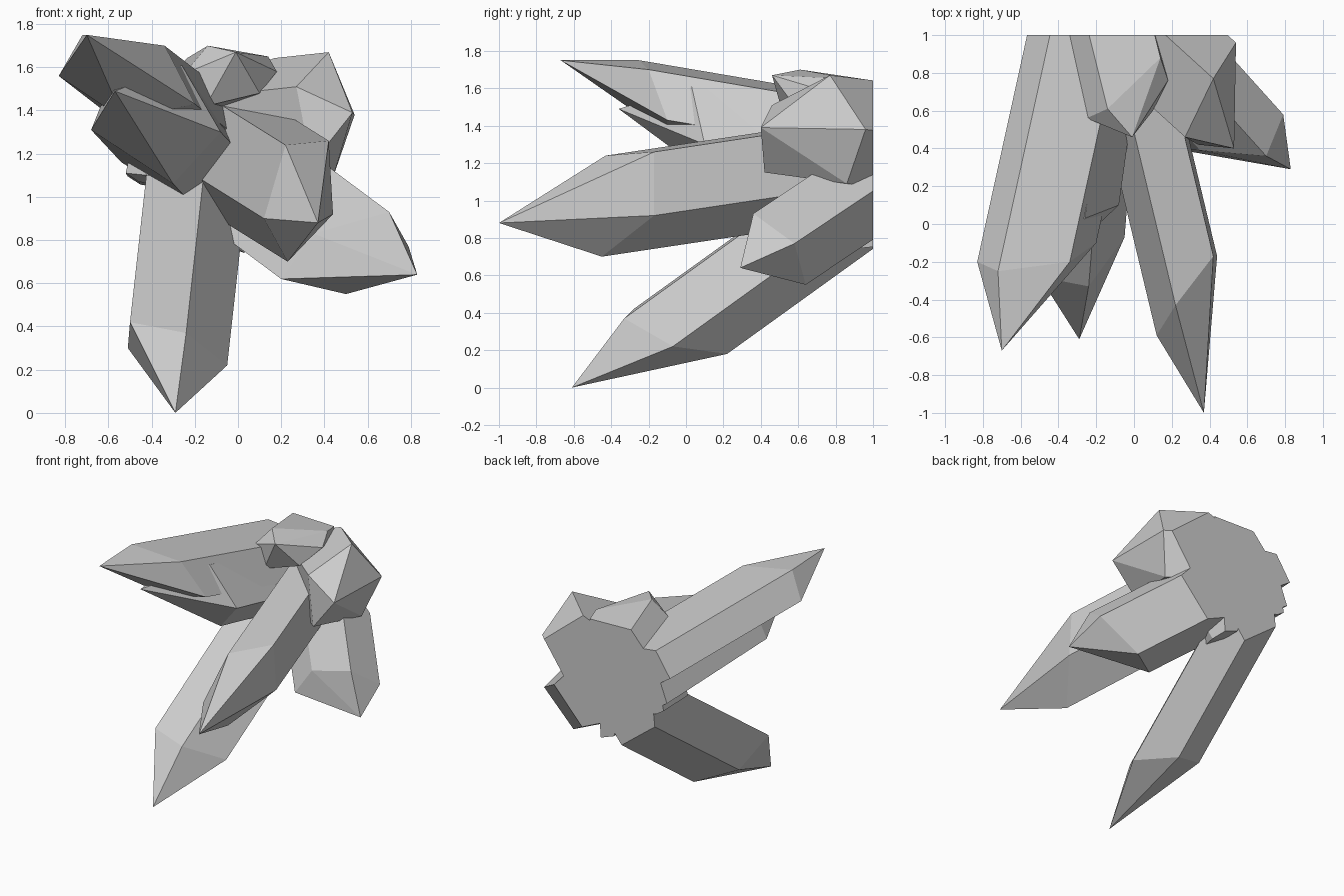
import bpy, bmesh
from mathutils import Vector

WALL_Y = 1.0   # flat plane where the cluster is cut off


def crystal(name, tip, axis, shoulder):
    """Faceted crystal: slanted shoulder ring, pointed tip, body run back along axis to the wall."""
    bm = bmesh.new()
    axis = Vector(axis)
    ring = [Vector(p) for p in shoulder]
    front = [bm.verts.new(p) for p in ring]
    back = [bm.verts.new(p + axis * (WALL_Y - p.y)) for p in ring]
    point = bm.verts.new(tip)
    n = len(ring)
    for i in range(n):
        j = (i + 1) % n
        bm.faces.new((point, front[i], front[j]))
        bm.faces.new((front[i], back[i], back[j], front[j]))
    bm.faces.new(back)
    bmesh.ops.recalc_face_normals(bm, faces=bm.faces)
    mesh = bpy.data.meshes.new(name)
    bm.to_mesh(mesh)
    bm.free()
    obj = bpy.data.objects.new(name, mesh)
    bpy.context.collection.objects.link(obj)
    return obj


# Long crystal hanging down to the ground
crystal("lower_crystal", (-0.29, -0.61, 0.0), (0.08, 1, 0.72),
        [(-0.24, -0.33, 0.37), (-0.05, -0.07, 0.22), (-0.22, 0.22, 0.18),
         (-0.51, 0.09, 0.30), (-0.50, -0.28, 0.42)])

# Longest crystal, pointing forward
crystal("front_crystal", (0.37, -1.0, 0.88), (-0.24, 1, 0.15),
        [(0.22, -0.43, 1.24), (0.42, -0.17, 1.26), (0.44, -0.17, 0.92),
         (0.23, -0.45, 0.70), (0.12, -0.59, 0.90)])

# Upper left pair
crystal("upper_left_crystal", (-0.70, -0.67, 1.75), (0.22, 1, -0.17),
        [(-0.72, -0.25, 1.75), (-0.34, -0.20, 1.70), (-0.20, -0.10, 1.43),
         (-0.53, -0.11, 1.36), (-0.83, -0.20, 1.56)])
crystal("middle_left_crystal", (-0.57, -0.36, 1.49), (0.14, 1, -0.15),
        [(-0.26, 0.03, 1.61), (-0.08, 0.10, 1.30), (-0.30, 0.22, 1.06),
         (-0.68, 0.0, 1.31), (-0.60, 0.02, 1.51)])

# Lower right crystal
crystal("lower_right_crystal", (0.83, 0.29, 0.64), (-0.9, 1, 0.67),
        [(0.70, 0.36, 0.93), (0.79, 0.58, 0.77), (0.50, 0.64, 0.55),
         (0.20, 0.40, 0.62), (0.35, 0.39, 0.83)])

# Short stubs at the top
crystal("upper_right_crystal", (0.53, 0.40, 1.39), (-1.1, 1, -0.12),
        [(0.42, 0.77, 1.67), (0.54, 0.96, 1.38), (0.44, 0.86, 1.09),
         (0.34, 0.42, 1.15), (0.27, 0.46, 1.51)])
crystal("top_crystal", (-0.01, 0.46, 1.67), (-0.25, 1, -0.15),
        [(-0.14, 0.61, 1.70), (0.14, 0.88, 1.65), (0.18, 0.76, 1.58),
         (0.10, 0.60, 1.48), (-0.15, 0.53, 1.42), (-0.25, 0.56, 1.57)])

# Small stubs close to the wall
crystal("back_left_stub", (-0.42, 0.66, 1.10), (0.03, 1, -0.05),
        [(-0.50, 0.72, 1.20), (-0.30, 0.72, 1.20), (-0.20, 0.74, 1.03),
         (-0.46, 0.74, 1.07), (-0.52, 0.72, 1.11)])
crystal("back_lower_stub", (-0.02, 0.75, 0.77), (-0.1, 1, 0.1),
        [(-0.13, 0.80, 0.96), (0.05, 0.80, 0.90), (0.03, 0.88, 0.74),
         (-0.08, 0.88, 0.78)])
